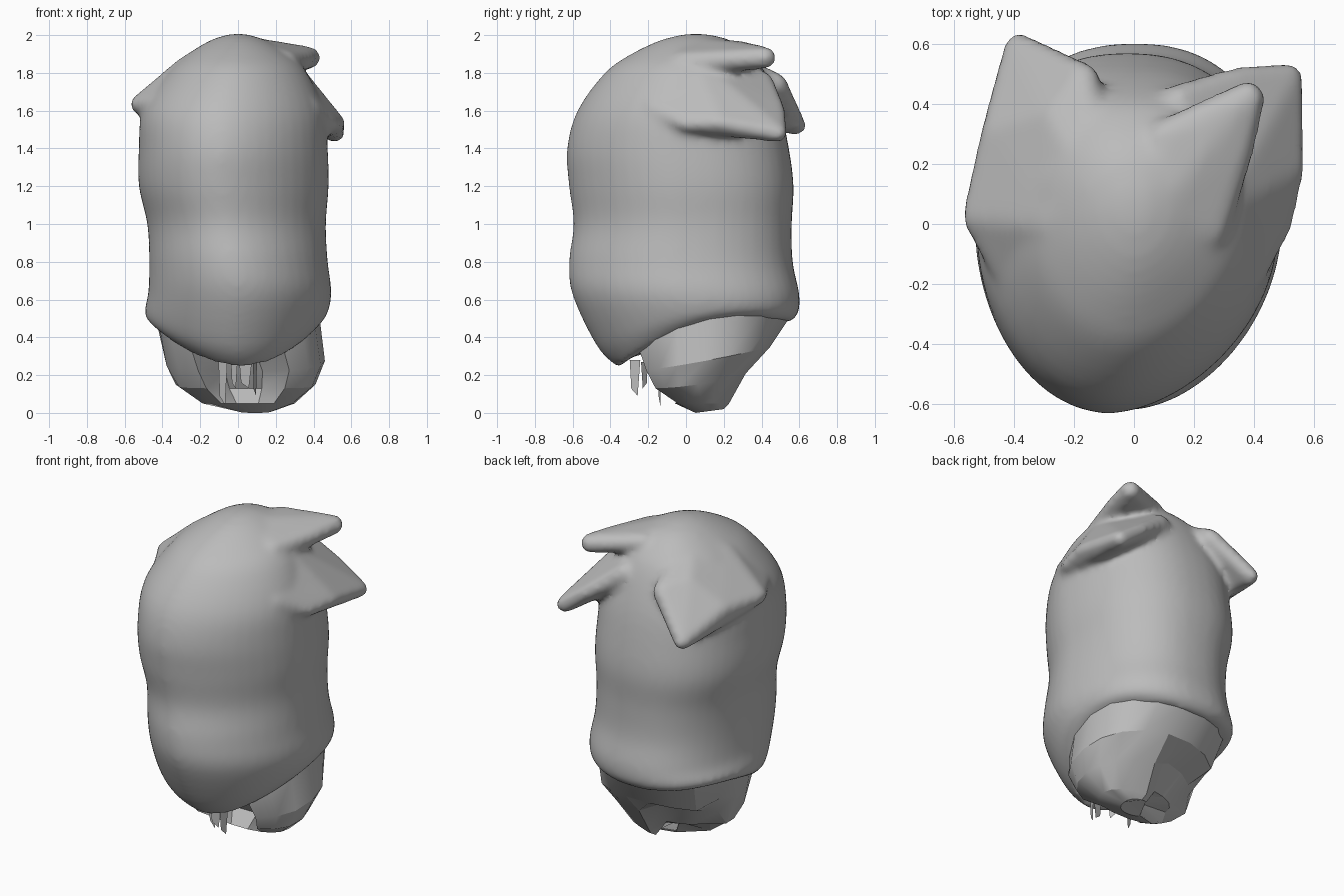
import bpy, bmesh, math
from mathutils import Vector

if "Cube" in bpy.data.objects:
    bpy.data.objects.remove(bpy.data.objects["Cube"])

grey = bpy.data.materials.new("plain grey")
grey.diffuse_color = (0.5, 0.5, 0.5, 1)
grey.use_nodes = True
grey.node_tree.nodes["Principled BSDF"].inputs["Base Color"].default_value = grey.diffuse_color


def add_object(name, bm):
    bmesh.ops.recalc_face_normals(bm, faces=bm.faces)
    mesh = bpy.data.meshes.new(name)
    bm.to_mesh(mesh)
    bm.free()
    mesh.materials.append(grey)
    ob = bpy.data.objects.new(name, mesh)
    bpy.context.collection.objects.link(ob)
    return ob


def spow(v, e):
    return math.copysign(abs(v) ** e, v)


def refine(rows, n):
    """Catmull-Rom interpolation between section rows."""
    out = []
    for i in range(len(rows) - 1):
        a, b, c, d = (rows[min(max(i + k, 0), len(rows) - 1)] for k in (-1, 0, 1, 2))
        for s in range(n):
            t = s / n
            out.append([0.5 * (2*q + (r-p)*t + (2*p-5*q+4*r-w)*t*t + (3*q-p-3*r+w)*t**3)
                        for p, q, r, w in zip(a, b, c, d)])
    return out + [rows[-1]]


def loft(bm, rows, segs, front_power, back_power):
    """Row: front y, front z, back y, back z, left x, right x, side lift, front skew."""
    rings = []
    for yf, zf, yb, zb, xl, xr, lift, skew in rows:
        ring = []
        for i in range(segs):
            a = 2 * math.pi * i / segs
            power = back_power if math.sin(a) > 0 else front_power
            u, v = spow(math.cos(a), 2 / power), spow(math.sin(a), 2 / power)
            t = (v + 1) / 2
            ring.append(bm.verts.new(((xl + xr) / 2 + u * (xr - xl) / 2 + skew * max(-v, 0) ** 2,
                                      yf + (yb - yf) * t,
                                      zf + (zb - zf) * t + lift * (1 - v * v))))
        rings.append(ring)
    for lo, hi in zip(rings, rings[1:]):
        for i in range(segs):
            j = (i + 1) % segs
            bm.faces.new((lo[i], lo[j], hi[j], hi[i]))
    bm.faces.new(rings[0][::-1])
    bm.faces.new(rings[-1])


def lock(bm, balls):
    """Pointed lock: hull around small balls given as x, y, z, radius."""
    tmp = bmesh.new()
    for x, y, z, r in balls:
        ball = bmesh.ops.create_icosphere(tmp, subdivisions=2, radius=r)
        bmesh.ops.translate(tmp, verts=ball["verts"], vec=(x, y, z))
    res = bmesh.ops.convex_hull(tmp, input=tmp.verts)
    junk = {g for g in res["geom_interior"] + res["geom_unused"] if isinstance(g, bmesh.types.BMVert)}
    bmesh.ops.delete(tmp, geom=list(junk), context='VERTS')
    mesh = bpy.data.meshes.new("lock")
    tmp.to_mesh(mesh)
    tmp.free()
    bm.from_mesh(mesh)
    bpy.data.meshes.remove(mesh)


# Hair mass: tall rounded body with a slanted lower rim
body = [
    (-.36, .24, .55, .48, -.44, .42, .12, .03),
    (-.47, .35, .595, .53, -.495, .47, .08, .01),
    (-.60, .62, .60, .63, -.475, .495, .01, -.01),
    (-.62, .8, .565, .8, -.47, .475, 0, -.03),
    (-.595, 1.0, .56, 1.0, -.48, .465, 0, -.05),
    (-.62, 1.2, .57, 1.2, -.525, .48, 0, -.06),
    (-.63, 1.4, .545, 1.4, -.525, .475, 0, -.06),
    (-.575, 1.6, .50, 1.6, -.505, .455, 0, -.05),
    (-.43, 1.8, .42, 1.8, -.375, .365, 0, -.03),
    (-.29, 1.9, .34, 1.9, -.265, .265, 0, -.02),
    (-.13, 1.975, .23, 1.975, -.14, .14, 0, 0),
    (.0, 2.006, .1, 2.006, -.04, .04, 0, 0),
]
bm = bmesh.new()
loft(bm, refine(body, 4), 48, 1.83, 2.3)
# Back left, back right and upper right locks
lock(bm, [(-.53, .02, 1.635, .045), (-.385, .59, 1.52, .05), (-.17, .48, 1.74, .06),
          (-.12, .1, 1.9, .08), (-.27, .0, 1.81, .08), (-.38, -.18, 1.62, .08),
          (-.26, .35, 1.76, .07), (-.46, .3, 1.64, .05)])
lock(bm, [(.53, .18, 1.535, .04), (.515, .49, 1.48, .05), (.34, .48, 1.61, .045),
          (.15, .40, 1.74, .07), (.25, .05, 1.82, .08), (.36, -.16, 1.60, .08),
          (.485, .0, 1.53, .045)])
lock(bm, [(.38, .42, 1.88, .06), (.34, .24, 1.87, .06), (.1, .29, 1.91, .06),
          (.08, .05, 1.93, .06), (.25, -.02, 1.85, .07)])
hair = add_object("hair", bm)
rm = hair.modifiers.new("merge", 'REMESH')
rm.mode = 'VOXEL'
rm.voxel_size = 0.018
rm.use_smooth_shade = True
sm = hair.modifiers.new("soften", 'SMOOTH')
sm.factor = 0.5
sm.iterations = 14

# Neck: faceted stump filling the rim, hollowed at the front and the back left
bm = bmesh.new()
loft(bm, [
    (.05, .0, .20, .02, .0, .18, 0, 0),
    (-.06, .05, .23, .05, -.2, .30, 0, 0),
    (-.19, .13, .32, .21, -.33, .41, -.02, 0),
    (-.25, .22, .45, .35, -.40, .46, -.01, 0),
    (-.30, .31, .56, .51, -.44, .43, .11, 0),
], 18, 2.4, 2.1)
for v in bm.verts:
    x, y, z = v.co
    if y < -.05 and abs(x - .03) < .16 and z > .1:
        v.co.y += .2
    if x < .06 and y > .08 and z < .3:
        v.co += Vector((0, -.04, .07))
neck = add_object("neck", bm)

# Ragged strands hanging at the front of the neck
bm = bmesh.new()
for x, y, z, w, h, turn in ((-.08, -.14, .28, .05, .24, .3), (.04, -.28, .28, .07, .15, .2),
                            (.09, -.27, .28, .06, .19, 1.2), (-.02, -.22, .27, .05, .14, -.8)):
    d = Vector((math.cos(turn), math.sin(turn), 0)) * w / 2
    p = Vector((x, y, z))
    drop = Vector((0, 0, -h))
    bm.faces.new([bm.verts.new(c) for c in (p - d, p + d, p + d * .5 + drop, p - d * .7 + drop * .8)])
strands = add_object("strands", bm)

bpy.context.view_layer.objects.active = neck
neck.select_set(True)
bpy.ops.object.shade_smooth_by_angle(angle=math.radians(25))
